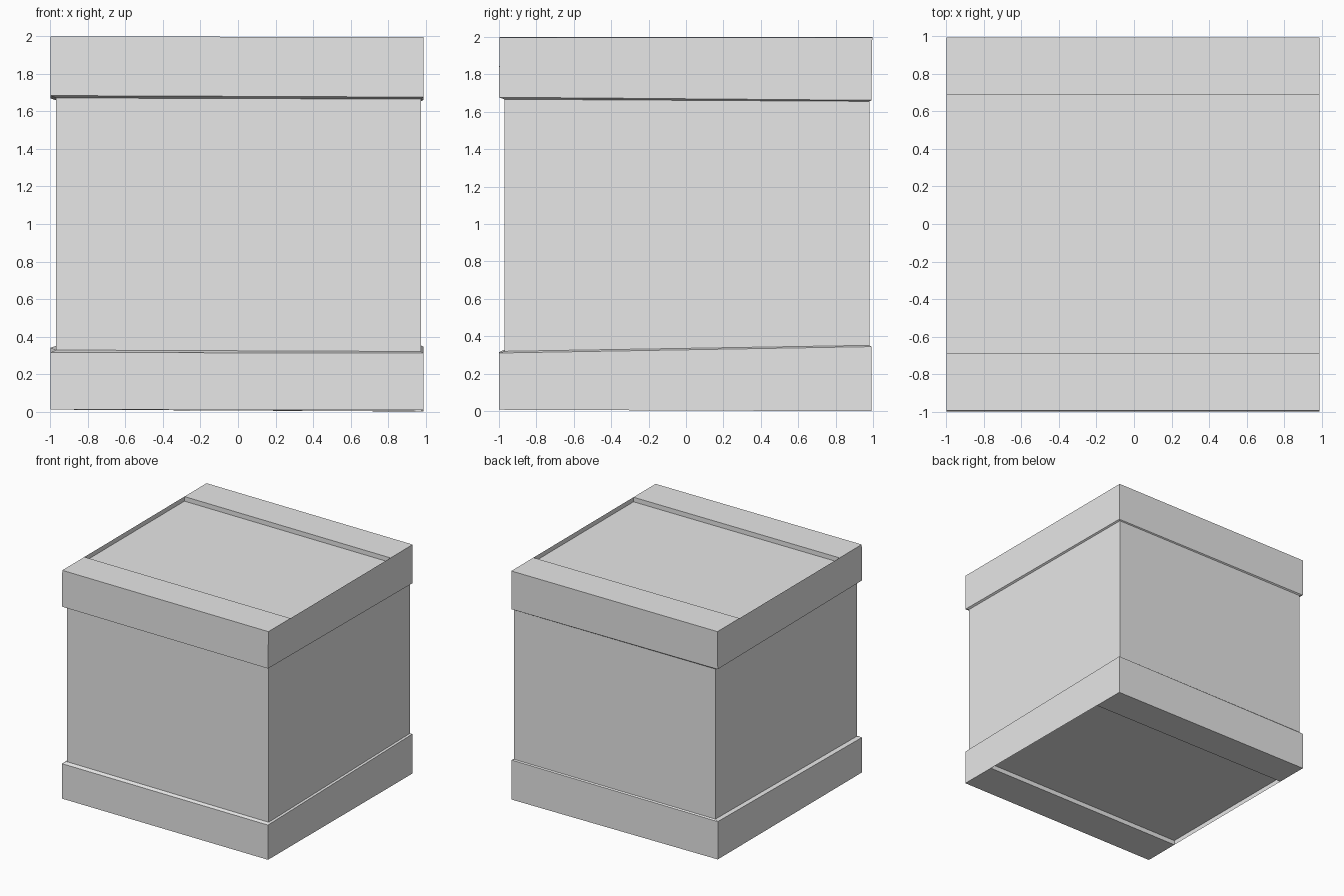
import bpy
import bmesh

cube = bpy.data.objects.get("Cube")
if cube:
    bpy.data.objects.remove(cube, do_unlink=True)

grey = bpy.data.materials.new("plain_grey")
grey.use_nodes = True
colour = (0.8, 0.8, 0.8, 1)
grey.diffuse_color = colour
grey.node_tree.nodes["Principled BSDF"].inputs["Base Color"].default_value = colour

bm = bmesh.new()


def ring(x0, x1, y0, y1, heights):
    """Four corners: front -x, front +x, back +x, back -x."""
    corners = ((x0, y0), (x1, y0), (x1, y1), (x0, y1))
    return [bm.verts.new((x, y, z)) for (x, y), z in zip(corners, heights)]


def strip(a, b, closed=True):
    """Bridge two rows of vertices with quads."""
    n = len(a)
    for i in range(n if closed else n - 1):
        j = (i + 1) % n
        bm.faces.new((a[i], a[j], b[j], b[i]))


OUTER = (-1, 0.99, -1, 0.99)
INNER = (-0.97, 0.975, -0.97, 0.98)

# Side walls: lower band, sunken panel, upper band, slightly uneven by hand
rings = [
    ring(*OUTER, (0.01, 0.008, 0, 0.01)),
    ring(*OUTER, (0.315, 0.311, 0.345, 0.34)),
    ring(*INNER, (0.328, 0.32, 0.352, 0.35)),
    ring(*INNER, (1.672, 1.666, 1.655, 1.66)),
    ring(*OUTER, (1.685, 1.677, 1.661, 1.67)),
    ring(-1, 0.99, -0.995, 0.995, (2, 1.997, 1.997, 2)),
]
for low, high in zip(rings, rings[1:]):
    strip(low, high)


def recessed_cap(corners, y_front, y_back, depth):
    """Two boards along x with a sunken panel between them."""
    rows = []
    for first, second in ((corners[0], corners[3]), (corners[1], corners[2])):
        row = [first]
        for y, drop in ((y_front, 0), (y_front, depth), (y_back, depth), (y_back, 0)):
            t = (y - first.co.y) / (second.co.y - first.co.y)
            point = first.co.lerp(second.co, t)
            point.z += drop
            row.append(bm.verts.new(point))
        row.append(second)
        rows.append(row)
    strip(*rows, closed=False)


# Lid and underside
recessed_cap(rings[-1], -0.69, 0.69, -0.04)
recessed_cap(rings[0], -0.67, 0.7, 0.04)

bmesh.ops.recalc_face_normals(bm, faces=bm.faces)

mesh = bpy.data.meshes.new("crate")
bm.to_mesh(mesh)
bm.free()
mesh.materials.append(grey)
crate = bpy.data.objects.new("crate", mesh)
bpy.context.collection.objects.link(crate)
